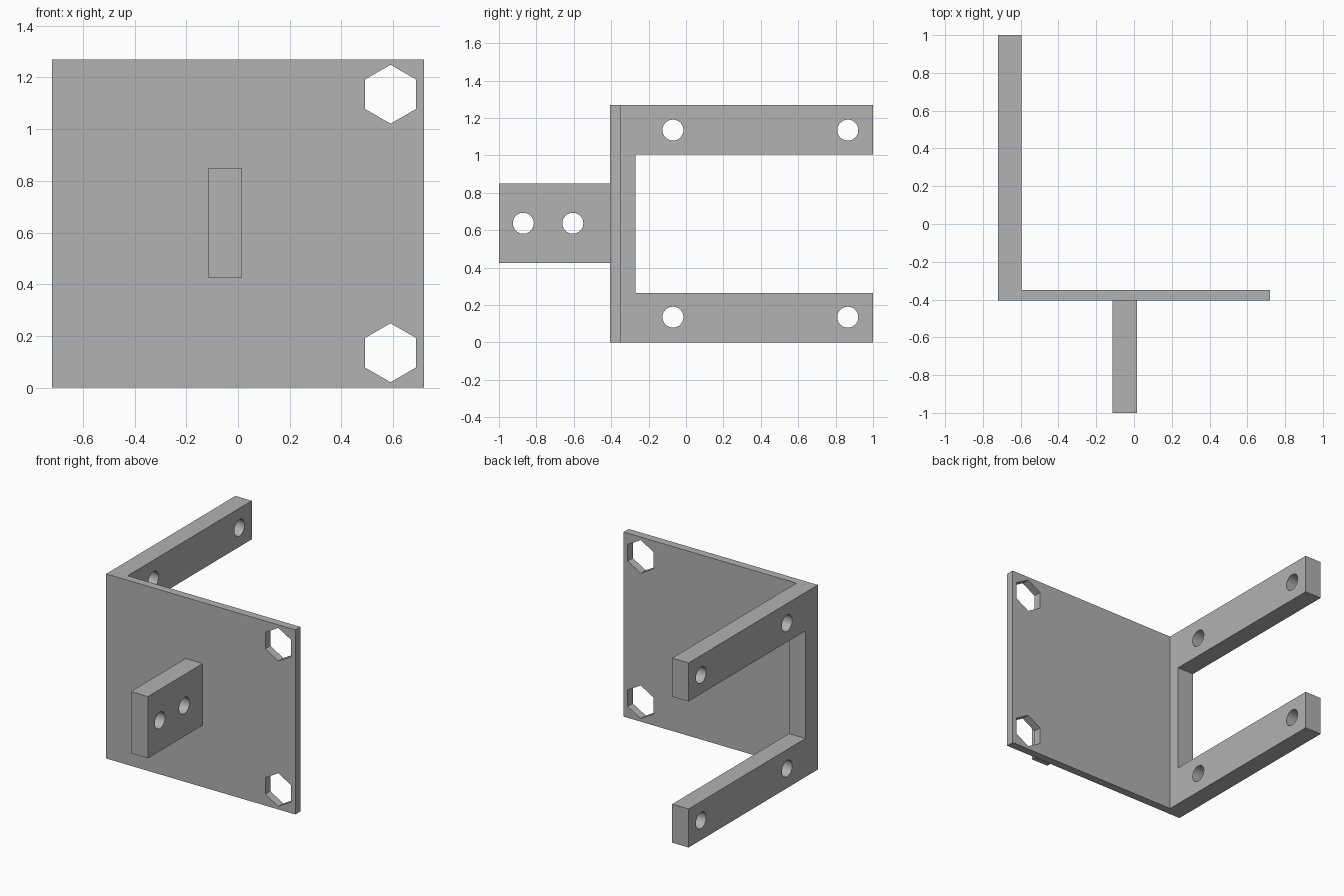
import bpy
import bmesh
from math import radians
from mathutils import Matrix, Vector

default_cube = bpy.data.objects.get("Cube")
if default_cube:
    bpy.data.objects.remove(default_cube, do_unlink=True)

grey = bpy.data.materials.new("plain_grey")
grey.use_nodes = True
grey.diffuse_color = (0.445, 0.445, 0.445, 1)
grey.node_tree.nodes["Principled BSDF"].inputs["Base Color"].default_value = grey.diffuse_color


def finish(name, bm):
    bmesh.ops.recalc_face_normals(bm, faces=bm.faces)
    mesh = bpy.data.meshes.new(name)
    bm.to_mesh(mesh)
    bm.free()
    mesh.materials.append(grey)
    obj = bpy.data.objects.new(name, mesh)
    bpy.context.collection.objects.link(obj)
    return obj


def extrude_plan(name, outline, z0, z1):
    """Prism from an xy outline, rising from z0 to z1."""
    bm = bmesh.new()
    face = bm.faces.new([bm.verts.new((x, y, z0)) for x, y in outline])
    top = bmesh.ops.extrude_face_region(bm, geom=[face], use_keep_orig=True)["geom"]
    verts = [v for v in top if isinstance(v, bmesh.types.BMVert)]
    bmesh.ops.translate(bm, verts=verts, vec=(0, 0, z1 - z0))
    return finish(name, bm)


def block(name, x0, x1, y0, y1, z0, z1):
    return extrude_plan(name, [(x0, y0), (x1, y0), (x1, y1), (x0, y1)], z0, z1)


def drill(name, centre, axis, radius, sides, depth=0.3):
    """Prism cutter lying along x or y."""
    bm = bmesh.new()
    turn = Matrix.Rotation(radians(90), 4, "Y" if axis == "x" else "X")
    bmesh.ops.create_cone(bm, cap_ends=True, segments=sides, radius1=radius,
                          radius2=radius, depth=depth,
                          matrix=Matrix.Translation(Vector(centre)) @ turn)
    return finish(name, bm)


def cut(target, cutters):
    bpy.context.view_layer.objects.active = target
    for cutter in cutters:
        mod = target.modifiers.new("cut", "BOOLEAN")
        mod.operation = "DIFFERENCE"
        mod.solver = "EXACT"
        mod.object = cutter
        bpy.ops.object.modifier_apply(modifier=mod.name)
        bpy.data.objects.remove(cutter, do_unlink=True)
    bpy.ops.object.select_all(action="DESELECT")
    target.select_set(True)
    bpy.ops.object.shade_smooth_by_angle(angle=radians(30))


# Main dimensions
left, right, inner = -0.72, 0.72, -0.595
front, plate_back, back = -0.405, -0.35, 1.0
height = 1.27
hole_heights = (0.135, 1.135)

# Angle bracket: front plate and side frame in one L-shaped plan
bracket = extrude_plan("angle_bracket", [
    (left, front), (right, front), (right, plate_back),
    (inner, plate_back), (inner, back), (left, back)], 0, height)

# Open slot leaves two arms; each level gets two round holes and a hexagonal one
cutters = [block("slot_cutter", left - 0.1, inner + 0.1, -0.27, back + 0.1, 0.265, 1.005)]
for z in hole_heights:
    for y in (-0.07, 0.865):
        cutters.append(drill("arm_hole_cutter", ((left + inner) / 2, y, z), "x", 0.056, 40))
    cutters.append(drill("hex_hole_cutter", (0.59, front, z), "y", 0.114, 6))
cut(bracket, cutters)

# Mounting tab on the front of the plate
tab = block("mounting_tab", -0.115, 0.015, -1, front, 0.425, 0.85)
cut(tab, [drill("tab_hole_cutter", (-0.05, y, 0.637), "x", 0.056, 40)
          for y in (-0.87, -0.605)])
